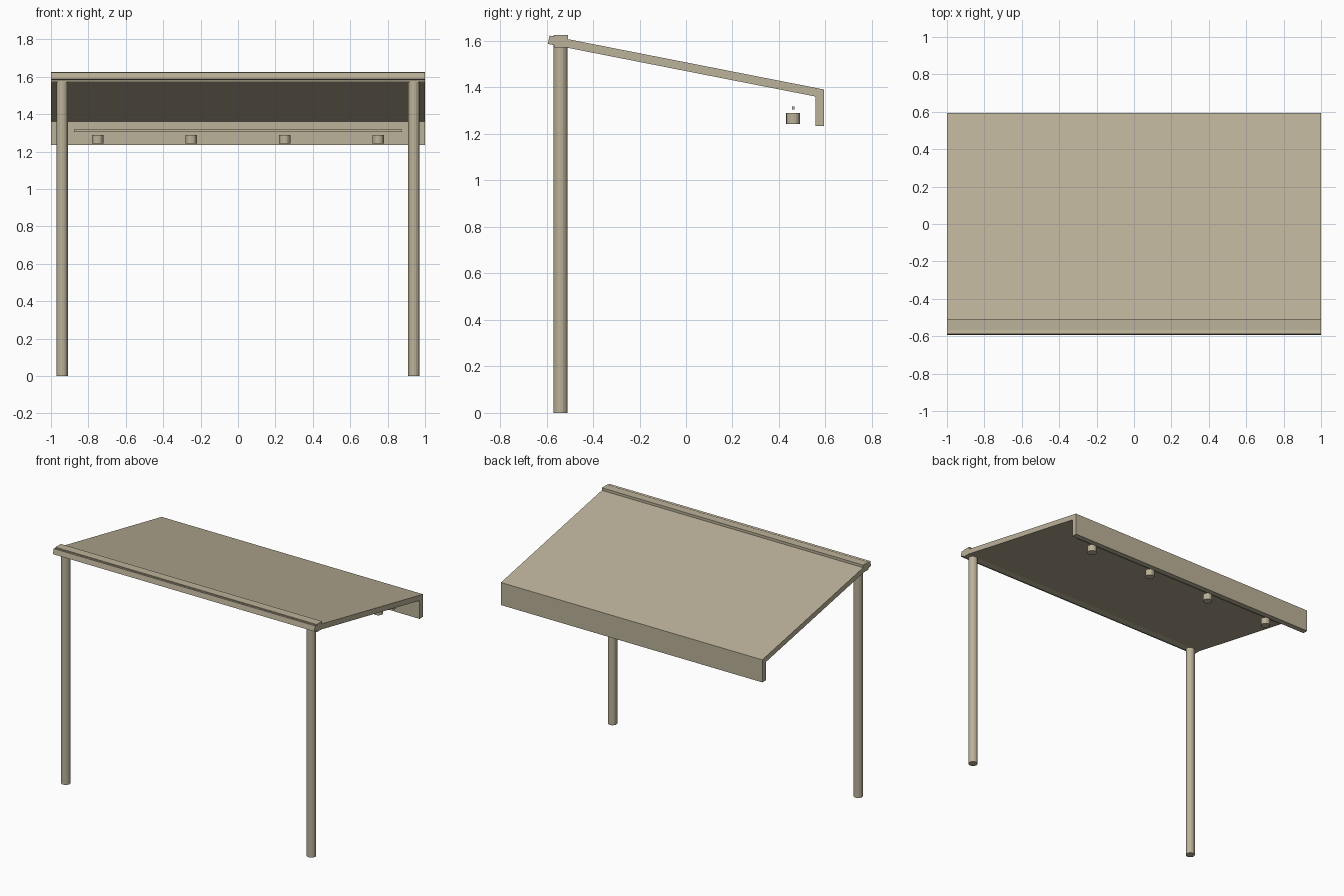
import bpy
import bmesh

cube = bpy.data.objects.get("Cube")
if cube:
    bpy.data.objects.remove(cube, do_unlink=True)

# One warm tan paint for the whole canopy
TAN = (0.50, 0.445, 0.32, 1.0)
paint = bpy.data.materials.new("warm_tan")
paint.use_nodes = True
paint.diffuse_color = TAN
paint.node_tree.nodes["Principled BSDF"].inputs["Base Color"].default_value = TAN


def finish(name, bm):
    bmesh.ops.recalc_face_normals(bm, faces=bm.faces)
    mesh = bpy.data.meshes.new(name)
    bm.to_mesh(mesh)
    bm.free()
    mesh.materials.append(paint)
    obj = bpy.data.objects.new(name, mesh)
    bpy.context.collection.objects.link(obj)
    return obj


def extrude_x(name, profile, half_width):
    """Extrude a (y, z) outline along x."""
    bm = bmesh.new()
    face = bm.faces.new([bm.verts.new((-half_width, y, z)) for y, z in profile])
    moved = bmesh.ops.extrude_face_region(bm, geom=[face])["geom"]
    verts = [v for v in moved if isinstance(v, bmesh.types.BMVert)]
    bmesh.ops.translate(bm, verts=verts, vec=(2 * half_width, 0, 0))
    return finish(name, bm)


def rectangle(y0, y1, z0, z1):
    return [(y0, z0), (y1, z0), (y1, z1), (y0, z1)]


def cylinder(name, x, y, z0, z1, radius, sides):
    bm = bmesh.new()
    bmesh.ops.create_cone(bm, cap_ends=True, segments=sides, radius1=radius,
                          radius2=radius, depth=z1 - z0)
    bmesh.ops.translate(bm, verts=bm.verts, vec=(x, y, (z0 + z1) / 2))
    return finish(name, bm)


# Sloping roof slab with the fascia turned down at the back
roof_outline = [(-0.587, 1.623), (-0.594, 1.587), (0.556, 1.361),
                (0.556, 1.235), (0.594, 1.235), (0.594, 1.391)]
extrude_x("roof", roof_outline, 1.0)

# Level beam over the posts
extrude_x("front_beam", rectangle(-0.567, -0.508, 1.572, 1.625), 1.0)

# Lamp rail under the roof
extrude_x("lamp_rail", rectangle(0.455, 0.467, 1.305, 1.317), 0.877)

# Posts
for side, x in (("left", 0.94), ("right", -0.94)):
    cylinder(side + "_post", x, -0.54, 0, 1.624, 0.03, 16)

# Row of lamps
for i in range(4):
    cylinder(f"lamp_{i + 1}", -0.75 + 0.5 * i, 0.461, 1.243, 1.289, 0.03, 16)
